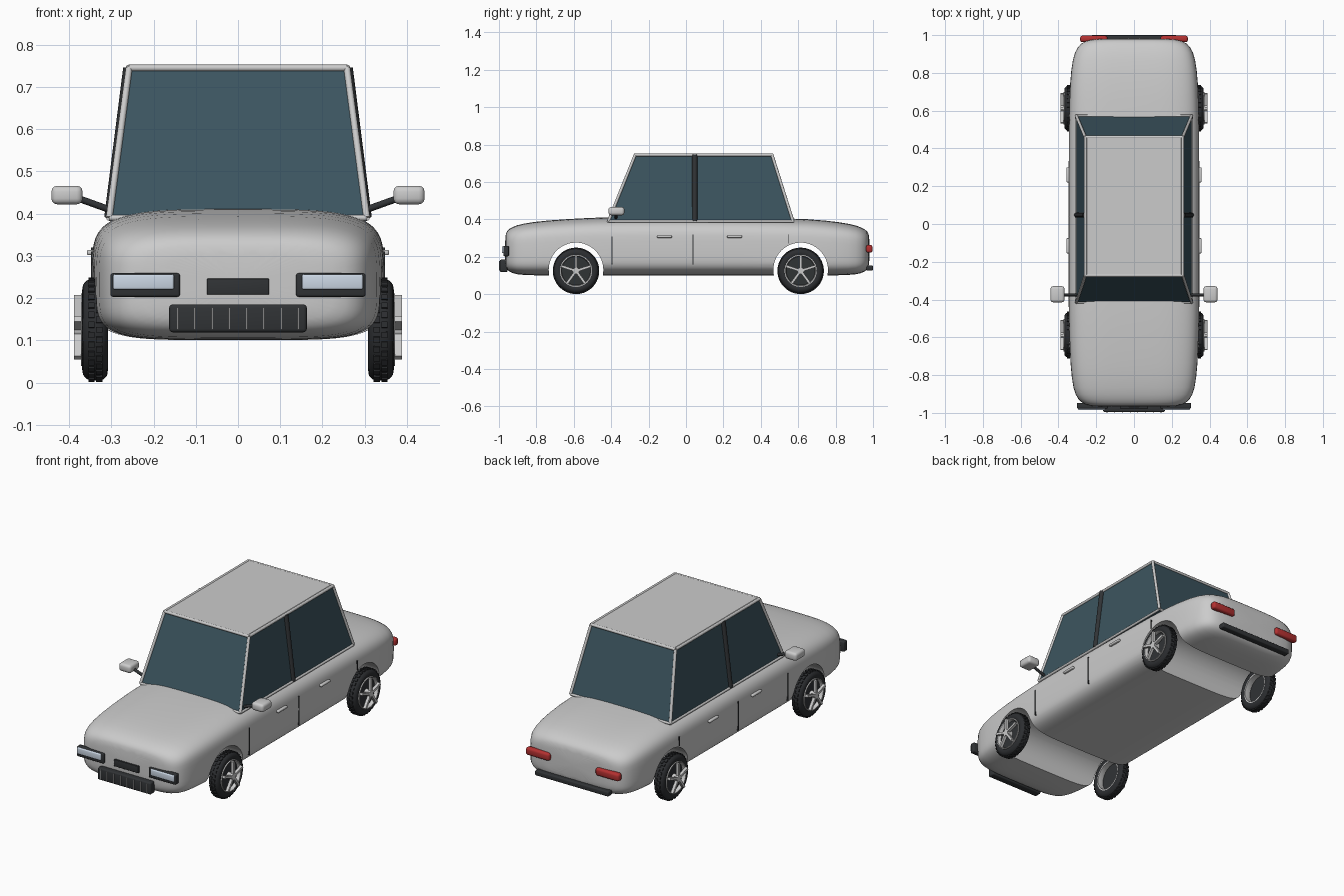
import bpy, bmesh, math
from mathutils import Vector, Matrix

if "Cube" in bpy.data.objects:
    bpy.data.objects.remove(bpy.data.objects["Cube"])


def mat(name, r, g, b):
    m = bpy.data.materials.new(name)
    m.diffuse_color = (r, g, b, 1)
    m.use_nodes = True
    m.node_tree.nodes["Principled BSDF"].inputs["Base Color"].default_value = m.diffuse_color
    return m


DARK = mat("dark_trim", 0.03, 0.033, 0.036)
RUBBER = mat("rubber", 0.025, 0.027, 0.03)
GLASS = mat("glass", 0.045, 0.09, 0.115)
RED = mat("red_lamp", 0.45, 0.03, 0.03)
LENS = mat("lens", 0.6, 0.68, 0.78)


def make(name, bm, m=None, smooth=True):
    bmesh.ops.recalc_face_normals(bm, faces=bm.faces)
    me = bpy.data.meshes.new(name)
    bm.to_mesh(me)
    bm.free()
    ob = bpy.data.objects.new(name, me)
    bpy.context.collection.objects.link(ob)
    if m:
        me.materials.append(m)
    if smooth:
        smooth_ob(ob)
    return ob


def smooth_ob(ob):
    bpy.ops.object.select_all(action='DESELECT')
    ob.select_set(True)
    bpy.context.view_layer.objects.active = ob
    bpy.ops.object.shade_smooth_by_angle(angle=math.radians(35))


def box(name, c, size, m=None, bevel=0.0, seg=3):
    bm = bmesh.new()
    bmesh.ops.create_cube(bm, size=1, matrix=Matrix.Translation(c) @ Matrix.Diagonal((*size, 1)))
    if bevel:
        bmesh.ops.bevel(bm, geom=bm.edges[:], offset=bevel, segments=seg, profile=0.5, affect='EDGES')
    return make(name, bm, m)


def rod(name, a, b, r, m=None, seg=12):
    a, b = Vector(a), Vector(b)
    rot = (b - a).to_track_quat('Z', 'Y').to_matrix().to_4x4()
    bm = bmesh.new()
    bmesh.ops.create_cone(bm, cap_ends=True, segments=seg, radius1=r, radius2=r, depth=(b - a).length,
                          matrix=Matrix.Translation((a + b) / 2) @ rot)
    return make(name, bm, m)


def lathe(name, prof, centre, s, m=None, seg=40):
    # closed profile of (x, radius) spun about the wheel axle
    bm = bmesh.new()
    rings = []
    for i in range(seg):
        t = 2 * math.pi * i / seg
        rings.append([bm.verts.new((s * x, centre[0] + r * math.cos(t), centre[1] + r * math.sin(t)))
                      for x, r in prof])
    n = len(prof)
    for i in range(seg):
        p, q = rings[i], rings[(i + 1) % seg]
        for j in range(n):
            k = (j + 1) % n
            bm.faces.new((p[j], p[k], q[k], q[j]))
    return make(name, bm, m)


# body: lofted superellipse sections (y, half width, bottom, top)
sections = [(-.968, .20, .16, .315), (-.958, .26, .13, .34), (-.93, .297, .111, .36), (-.88, .322, .102, .378),
            (-.75, .338, .10, .395), (-.55, .345, .10, .407), (-.40, .347, .10, .413), (0, .347, .10, .413),
            (.57, .346, .10, .408), (.75, .34, .10, .395), (.88, .326, .102, .377), (.94, .30, .111, .358),
            (.97, .262, .13, .338), (.982, .20, .16, .315)]
N = 40
bm = bmesh.new()
loops = []
for y, w, zb, zt in sections:
    ring = []
    for i in range(N):
        t = 2 * math.pi * (i + .5) / N
        c, s = math.cos(t), math.sin(t)
        e = 2 / 4.0 if s > 0 else 2 / 5.0
        x = w * math.copysign(abs(c) ** e, c)
        z = (zb + zt) / 2 + (zt - zb) / 2 * math.copysign(abs(s) ** e, s)
        ring.append(bm.verts.new((x, y, z)))
    loops.append(ring)
for p, q in zip(loops, loops[1:]):
    for i in range(N):
        k = (i + 1) % N
        bm.faces.new((p[i], p[k], q[k], q[i]))
bm.faces.new(loops[0])
bm.faces.new(loops[-1])
body = make("body", bm, smooth=False)
body.modifiers.new("round", 'SUBSURF').levels = 1

# wheel arches cut straight through the body
AXLES = {"front": -.588, "rear": .613}
WZ = .125
cutters = []
for n, y in AXLES.items():
    cut = rod(n + "_arch_cutter", (-.6, y, .13), (.6, y, .13), .146, seg=64)
    cut.hide_render = True
    md = body.modifiers.new("arch", 'BOOLEAN')
    md.object, md.operation, md.solver = cut, 'DIFFERENCE', 'EXACT'
    cutters.append(cut)
bpy.context.view_layer.objects.active = body
for md in list(body.modifiers):
    bpy.ops.object.modifier_apply(modifier=md.name)
for cut in cutters:
    bpy.data.objects.remove(cut)
smooth_ob(body)

# cabin glass
low = [(-.305, -.415, .39), (.305, -.415, .39), (.305, .572, .39), (-.305, .572, .39)]
top = [(-.258, -.272, .745), (.258, -.272, .745), (.258, .46, .745), (-.258, .46, .745)]
bm = bmesh.new()
lv, tv = [bm.verts.new(v) for v in low], [bm.verts.new(v) for v in top]
for i in range(4):
    k = (i + 1) % 4
    bm.faces.new((lv[i], lv[k], tv[k], tv[i]))
bm.faces.new(lv)
bm.faces.new(tv)
make("cabin_glass", bm, GLASS, smooth=False)

# roof, pillars and rails
box("roof", (0, .094, .745), (.505, .73, .012), bevel=.003, seg=1)
for i in range(4):
    k = (i + 1) % 4
    rod("corner_pillar", low[i], top[i], .008)
    rod("roof_rail", top[i], top[k], .008)
    rod("belt_rail", low[i], low[k], .007)

for s, side in ((-1, "left"), (1, "right")):
    # door pillar, seams and handles
    rod(side + "_door_pillar", (s * .303, .047, .39), (s * .258, .047, .745), .014, DARK)
    for y, z0, z1 in ((-.395, .16, .31), (.038, .16, .32), (.55, .27, .32)):
        box(side + "_door_seam", (s * .344, y, (z0 + z1) / 2), (.008, .004, z1 - z0), DARK)
    for y in (-.115, .26):
        box(side + "_door_handle", (s * .349, y, .308), (.018, .08, .013), bevel=.005)
    # mirror
    rod(side + "_mirror_arm", (s * .30, -.375, .408), (s * .375, -.375, .435), .008, DARK)
    box(side + "_mirror", (s * .405, -.372, .444), (.074, .085, .044), bevel=.014)
    # lamps
    box(side + "_headlamp_frame", (s * .22, -.962, .231), (.165, .03, .056), DARK, .006)
    box(side + "_headlamp_lens", (s * .224, -.976, .238), (.145, .018, .036), LENS, .005)
    box(side + "_tail_lamp", (s * .213, .98, .243), (.145, .034, .042), RED, .012)

    # wheels
    for n, y in AXLES.items():
        name = side + "_" + n
        c = (y, WZ)
        lathe(name + "_tyre", [(.312, .084), (.308, .095), (.31, .108), (.318, .117), (.326, .12), (.350, .12),
                               (.359, .116), (.367, .107), (.369, .095), (.365, .084)], c, s, RUBBER, 48)
        lathe(name + "_rim", [(.312, .085), (.312, .077), (.366, .077), (.372, .081), (.372, .086), (.364, .086)], c, s)
        rod(name + "_wheel_back", (s * .345, y, WZ), (s * .353, y, WZ), .078, DARK, 40)
        rod(name + "_hub", (s * .353, y, WZ), (s * .388, y, WZ), .018, None, 20)
        # five spokes
        bm = bmesh.new()
        for i in range(5):
            m4 = (Matrix.Translation((s * .380, y, WZ)) @ Matrix.Rotation(2 * math.pi * i / 5, 4, 'X')
                  @ Matrix.Translation((0, 0, .047)) @ Matrix.Diagonal((.016, .013, .07, 1)))
            bmesh.ops.create_cube(bm, size=1, matrix=m4)
        make(name + "_spokes", bm, None, False)
        # tread blocks
        bm = bmesh.new()
        for i in range(32):
            for j, dx in enumerate((-.009, .009)):
                m4 = (Matrix.Translation((s * (.338 + dx), y, WZ))
                      @ Matrix.Rotation(2 * math.pi * (i + j / 2) / 32, 4, 'X')
                      @ Matrix.Translation((0, 0, .12)) @ Matrix.Diagonal((.015, .014, .008, 1)))
                bmesh.ops.create_cube(bm, size=1, matrix=m4)
        make(name + "_tread", bm, RUBBER, False)

# nose and tail trim
box("nose_plate", (0, -.967, .227), (.148, .02, .038), DARK, .003)
box("grille", (0, -.975, .152), (.326, .042, .066), DARK, .008)
for i in range(8):
    box("grille_bar", (-.143 + i * .286 / 7, -.997, .152), (.003, .006, .052))
box("rear_bumper", (0, .982, .14), (.45, .036, .027), DARK, .006)
